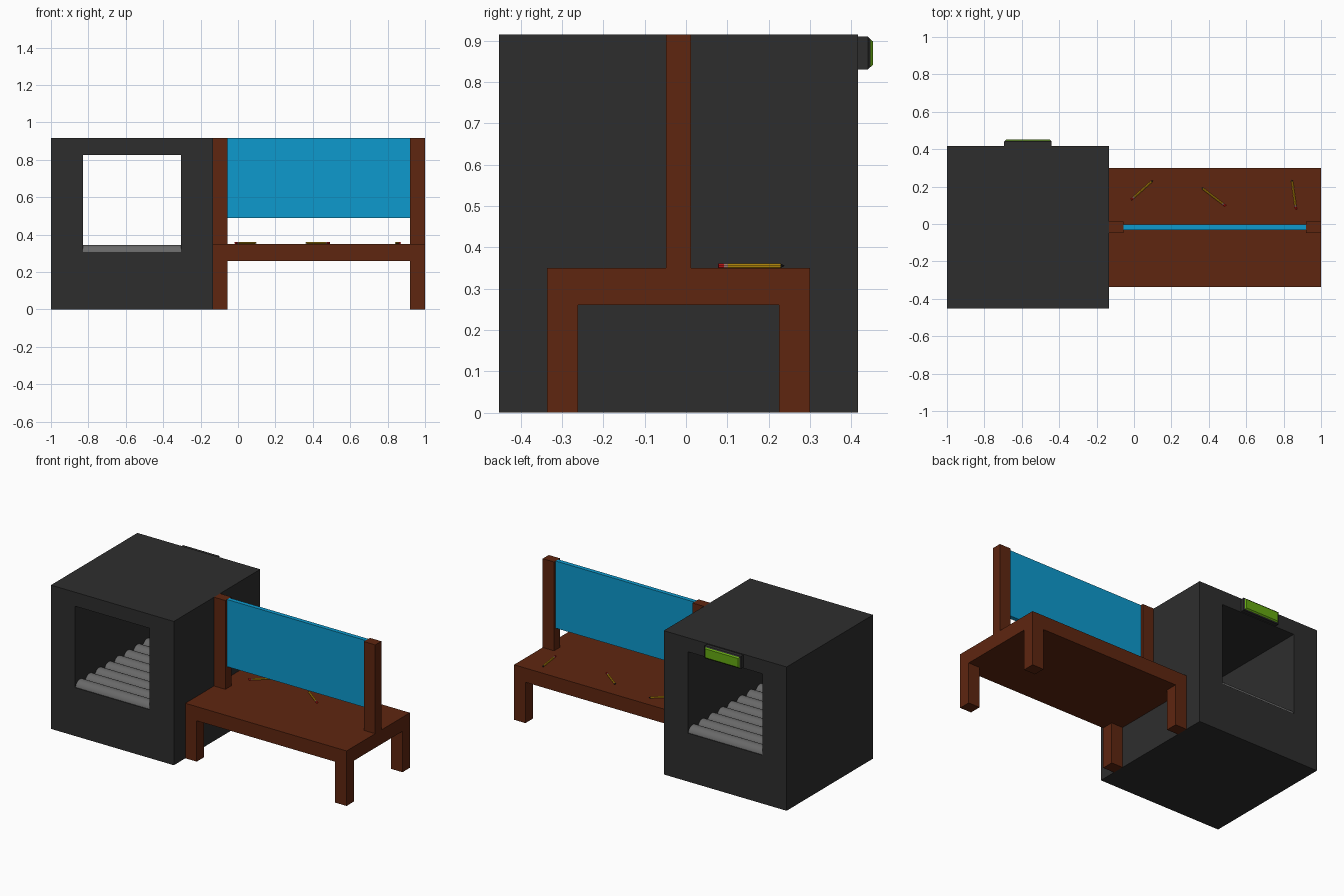
import bpy, bmesh
from math import radians
from mathutils import Vector, Matrix

if "Cube" in bpy.data.objects:
    bpy.data.objects.remove(bpy.data.objects["Cube"])


def material(name, r, g, b):
    m = bpy.data.materials.new(name)
    m.diffuse_color = (r, g, b, 1)
    m.use_nodes = True
    m.node_tree.nodes["Principled BSDF"].inputs["Base Color"].default_value = m.diffuse_color
    return m


DARK = material("dark_casing", 0.027, 0.027, 0.027)
STEEL = material("roller_grey", 0.14, 0.14, 0.14)
WOOD = material("brown", 0.113, 0.019, 0.005)
BLUE = material("blue_panel", 0.004, 0.32, 0.61)
GREEN = material("green_light", 0.13, 0.40, 0.006)
YELLOW = material("pencil_yellow", 0.70, 0.38, 0.005)
RED = material("eraser_red", 0.75, 0.01, 0.01)
PINK = material("ferrule", 0.6, 0.3, 0.25)
BLACK = material("pencil_lead", 0.02, 0.02, 0.02)


def finish(bm, name, mat, smooth=False):
    bmesh.ops.recalc_face_normals(bm, faces=bm.faces)
    me = bpy.data.meshes.new(name)
    bm.to_mesh(me)
    bm.free()
    ob = bpy.data.objects.new(name, me)
    bpy.context.collection.objects.link(ob)
    me.materials.append(mat)
    if smooth:
        bpy.context.view_layer.objects.active = ob
        ob.select_set(True)
        bpy.ops.object.shade_smooth_by_angle(angle=radians(35))
        ob.select_set(False)
    return ob


def box(name, x, y, z, mat, inset=0):
    """Box from ranges; inset shrinks the +y face to make a tapered front."""
    bm = bmesh.new()
    bmesh.ops.create_cube(bm, size=1)
    for v in bm.verts:
        i, j, k = (int(c > 0) for c in v.co)
        d = inset if j else 0
        v.co = (x[i] + d * (1 - 2 * i), y[j], z[k] + d * (1 - 2 * k))
    return finish(bm, name, mat)


def rod(name, a, b, r1, r2, sides, mat, smooth=False):
    """Cylinder or cone between two points."""
    a, b = Vector(a), Vector(b)
    d = b - a
    bm = bmesh.new()
    bmesh.ops.create_cone(bm, cap_ends=True, segments=sides, radius1=r1,
                          radius2=r2, depth=d.length)
    mat4 = Matrix.Translation((a + b) / 2) @ d.to_track_quat('Z', 'Y').to_matrix().to_4x4()
    bm.transform(mat4)
    return finish(bm, name, mat, smooth)


# scanner housing: square block with a tunnel running front to back
Y0, Y1 = -0.4525, 0.4165
TX, TZ = (-0.83, -0.305), (0.308, 0.826)


def ring(bm, x, z, y):
    return [bm.verts.new((px, y, pz)) for px, pz in
            ((x[0], z[0]), (x[1], z[0]), (x[1], z[1]), (x[0], z[1]))]


bm = bmesh.new()
outer, hole = ((-1, -0.135), (0, 0.915)), (TX, TZ)
loops = [ring(bm, *outer, Y0), ring(bm, *outer, Y1), ring(bm, *hole, Y1), ring(bm, *hole, Y0)]
for n in range(4):
    p, q = loops[n], loops[(n + 1) % 4]
    for i in range(4):
        j = (i + 1) % 4
        bm.faces.new((p[i], p[j], q[j], q[i]))
finish(bm, "scanner_housing", DARK)

# conveyor rollers sunk into the tunnel floor
COUNT = 9
step = (Y1 - Y0) / COUNT
for n in range(COUNT):
    y = Y0 + step * (n + 0.5)
    rod(f"roller_{n + 1}", (TX[0], y, 0.30), (TX[1], y, 0.30), 0.045, 0.045, 24, STEEL, True)

# status light on the back of the housing
box("light_base", (-0.695, -0.44), (Y1, 0.440), (0.83, 0.91), DARK)
box("light_bezel", (-0.695, -0.44), (0.440, 0.446), (0.83, 0.91), DARK, 0.006)
box("status_light", (-0.689, -0.446), (0.446, 0.4525), (0.836, 0.904), GREEN, 0.006)

# table with four legs and two divider posts
TY = (-0.3365, 0.3005)
box("table_top", (-0.135, 1), TY, (0.26, 0.35), WOOD)
for side, x in (("left", (-0.135, -0.055)), ("right", (0.92, 1))):
    box(f"front_leg_{side}", x, (TY[0], TY[0] + 0.075), (0, 0.26), WOOD)
    box(f"back_leg_{side}", x, (TY[1] - 0.075, TY[1]), (0, 0.26), WOOD)
    box(f"post_{side}", x, (-0.0485, 0.0125), (0.35, 0.915), WOOD)

# divider panel hung between the posts
box("divider_panel", (-0.055, 0.92), (-0.031, -0.004), (0.488, 0.915), BLUE)

# pencils: eraser end to tip
R = 0.0055
for n, (a, b) in enumerate((((-0.015, 0.13), (0.10, 0.232)),
                            ((0.49, 0.096), (0.36, 0.195)),
                            ((0.866, 0.078), (0.844, 0.238)))):
    a, b = Vector((*a, 0.35 + R)), Vector((*b, 0.35 + R))
    for part, s, e, r1, r2, mat in (("eraser", 0, 0.08, R, R, RED),
                                    ("ferrule", 0.08, 0.14, R, R, PINK),
                                    ("body", 0.14, 0.94, R, R, YELLOW),
                                    ("tip", 0.94, 1, R, 0.0008, BLACK)):
        rod(f"pencil_{n + 1}_{part}", a.lerp(b, s), a.lerp(b, e), r1, r2, 8, mat)
